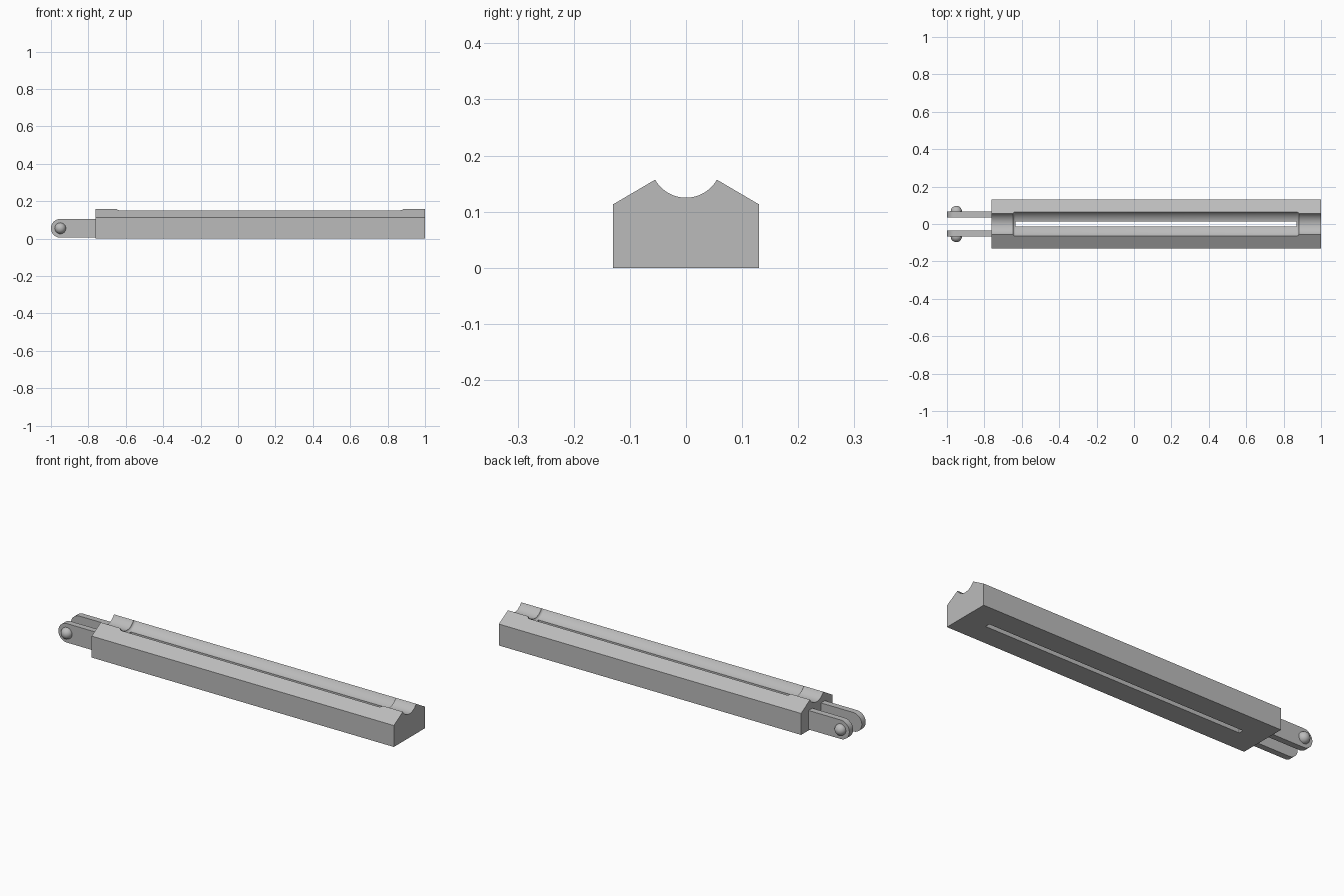
import bpy, bmesh, math

if "Cube" in bpy.data.objects:
    bpy.data.objects.remove(bpy.data.objects["Cube"], do_unlink=True)

GREY = (0.5, 0.5, 0.5, 1)
mat = bpy.data.materials.new("plain grey")
mat.use_nodes = True
mat.diffuse_color = GREY
mat.node_tree.nodes["Principled BSDF"].inputs["Base Color"].default_value = GREY


def make_object(name, bm):
    bmesh.ops.recalc_face_normals(bm, faces=bm.faces)
    mesh = bpy.data.meshes.new(name)
    bm.to_mesh(mesh)
    bm.free()
    mesh.materials.append(mat)
    ob = bpy.data.objects.new(name, mesh)
    bpy.context.collection.objects.link(ob)
    return ob


def prism(name, points, offset):
    """Extrude a closed 3D outline along an offset."""
    bm = bmesh.new()
    face = bm.faces.new([bm.verts.new(p) for p in points])
    new = bmesh.ops.extrude_face_region(bm, geom=[face])["geom"]
    bmesh.ops.translate(bm, vec=offset, verts=[v for v in new if isinstance(v, bmesh.types.BMVert)])
    return make_object(name, bm)


def smooth(ob):
    bpy.ops.object.select_all(action="DESELECT")
    ob.select_set(True)
    bpy.context.view_layer.objects.active = ob
    bpy.ops.object.shade_smooth_by_angle(angle=math.radians(35))


def arc(radius, start, end, steps):
    return [(radius * math.cos(a), radius * math.sin(a))
            for a in (start + (end - start) * i / steps for i in range(steps + 1))]


# Body: chamfered bar with a shallow round groove along its top
X0, X1, HALF, AXIS = -0.762, 1.0, 0.13, 0.188
a = math.atan2(0.157 - AXIS, 0.055)
outline = [(HALF, 0), (HALF, 0.113)]
outline += [(y, AXIS + z) for y, z in arc(math.hypot(0.055, 0.031), a, -math.pi - a, 24)]
outline += [(-HALF, 0.113), (-HALF, 0)]
body = prism("grooved_body", [(X0, y, z) for y, z in outline], (X1 - X0, 0, 0))

# Wider middle recess with softened ends
C0, C1 = -0.648, 0.882
disc = arc(0.0745, 0, 2 * math.pi, 64)[:-1]
recess = prism("recess_cutter", [(C0, y, AXIS + z) for y, z in disc], (C1 - C0, 0, 0))
soften = recess.modifiers.new("soften", "BEVEL")
soften.width = 0.015
soften.segments = 4

# Long slot through the floor
slot = prism("slot_cutter", [(-0.634, y, z) for y, z in
             ((-0.013, -0.1), (0.013, -0.1), (0.013, 0.3), (-0.013, 0.3))], (1.503, 0, 0))

bpy.context.view_layer.objects.active = body
for cutter in (recess, slot):
    cut = body.modifiers.new("cut", "BOOLEAN")
    cut.operation = "DIFFERENCE"
    cut.solver = "EXACT"
    cut.object = cutter
    bpy.ops.object.modifier_apply(modifier=cut.name)
for cutter in (recess, slot):
    bpy.data.objects.remove(cutter, do_unlink=True)
smooth(body)

# Fork arms with rounded tips, each carrying a domed pin
R, PX, PZ = 0.05, -0.95, 0.055
for side, label in ((1, "left"), (-1, "right")):
    tip = [(PX + x, PZ + z) for x, z in arc(R, math.pi / 2, 1.5 * math.pi, 24)]
    shape = tip + [(X0 + 0.01, PZ - R), (X0 + 0.01, PZ + R)]
    arm = prism(label + "_fork_arm", [(x, side * 0.036, z) for x, z in shape], (0, side * 0.032, 0))
    smooth(arm)

    bm = bmesh.new()
    bmesh.ops.create_uvsphere(bm, u_segments=32, v_segments=16, radius=0.03)
    pin = make_object(label + "_pin_head", bm)
    for v in pin.data.vertices:  # sphere poles turned to face sideways
        v.co = (v.co.x, v.co.z, -v.co.y)
    bm = bmesh.new()
    bm.from_mesh(pin.data)
    bmesh.ops.bisect_plane(bm, geom=bm.verts[:] + bm.edges[:] + bm.faces[:],
                           plane_co=(0, 0, 0), plane_no=(0, -side, 0), clear_outer=True)
    bm.to_mesh(pin.data)
    bm.free()
    pin.location = (PX, side * 0.067, PZ)
    smooth(pin)
